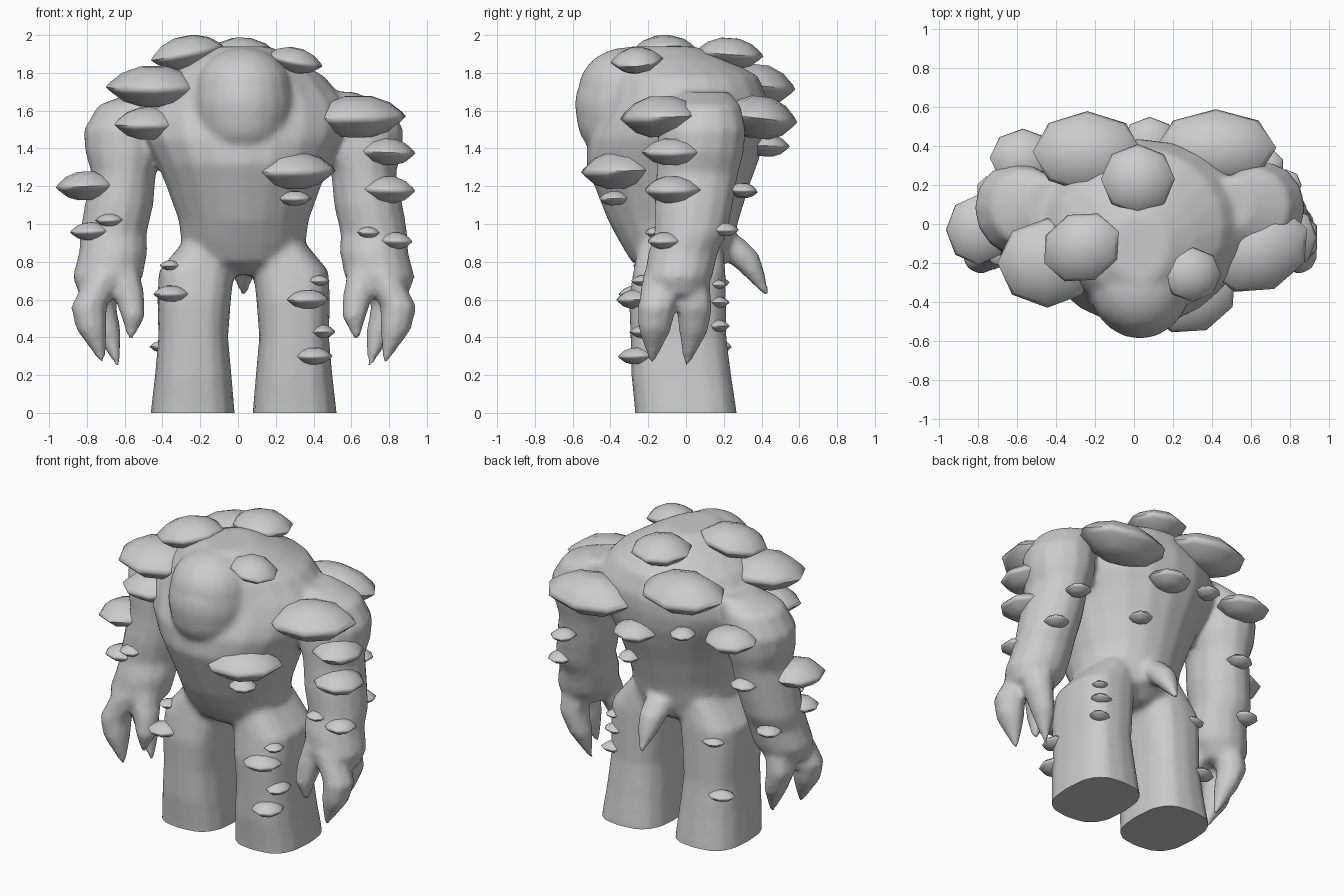
import bpy, bmesh, math
from mathutils import Vector, Matrix

CX = 0.03  # symmetry axis of the body
stone = bpy.data.materials.new("stone_grey")
stone.diffuse_color = (0.6, 0.6, 0.6, 1)


def loft(bm, rings, n=12, power=1.0):
    """Skin closed horizontal ellipses (x, y, z, rx, ry); power < 1 squares them."""
    def bend(v):
        return math.copysign(abs(v) ** power, v) if abs(v) > 1e-6 else 0.0
    loops = []
    for x, y, z, rx, ry in rings:
        loops.append([bm.verts.new((x + rx * bend(math.cos(2 * math.pi * i / n)),
                                    y + ry * bend(math.sin(2 * math.pi * i / n)), z))
                      for i in range(n)])
    for a, b in zip(loops, loops[1:]):
        for i in range(n):
            j = (i + 1) % n
            bm.faces.new((a[i], a[j], b[j], b[i]))
    bm.faces.new(loops[0][::-1])
    bm.faces.new(loops[-1])


def add_object(name, bm, angle):
    bmesh.ops.recalc_face_normals(bm, faces=bm.faces)
    me = bpy.data.meshes.new(name)
    bm.to_mesh(me)
    bm.free()
    me.materials.append(stone)
    ob = bpy.data.objects.new(name, me)
    bpy.context.collection.objects.link(ob)
    bpy.ops.object.select_all(action='DESELECT')
    bpy.context.view_layer.objects.active = ob
    ob.select_set(True)
    bpy.ops.object.shade_smooth_by_angle(angle=math.radians(angle))
    return ob


bm = bmesh.new()

# torso: height, front y, back y, half width
torso = [(.73, -.17, .12, .1), (.8, -.29, .22, .3), (.9, -.35, .25, .33),
         (1.02, -.415, .28, .345), (1.2, -.485, .335, .41), (1.32, -.53, .38, .46),
         (1.45, -.52, .42, .53), (1.55, -.47, .435, .56), (1.65, -.43, .435, .54),
         (1.78, -.41, .385, .43), (1.87, -.4, .23, .28), (1.94, -.3, .05, .14)]
loft(bm, [(CX, (f + b) / 2, z, w, (b - f) / 2) for z, f, b, w in torso], 20)

# head bulging from the chest: crown, face and jaw
for y, z, rx, ry, rz in ((-.31, 1.71, .255, .26, .225), (-.29, 1.63, .27, .3, .28),
                         (-.31, 1.56, .25, .27, .235)):
    bmesh.ops.create_uvsphere(bm, u_segments=20, v_segments=14, radius=1,
                              matrix=Matrix.Translation((CX, y, z)) @
                              Matrix.Diagonal((rx, ry, rz, 1)))

# stubby tail
loft(bm, [(CX, .12, .98, .08, .08), (CX, .2, .92, .09, .11), (CX, .28, .84, .09, .11),
          (CX, .345, .755, .07, .07), (CX, .43, .62, .015, .015)], 10)

leg = [(.27, 0, -.12, .228, .275), (.27, 0, 0, .223, .27), (.267, -.025, .2, .203, .265),
       (.267, -.04, .4, .185, .255), (.262, -.045, .6, .195, .258), (.25, -.035, .75, .2, .245),
       (.17, -.03, .92, .14, .22)]
arm = [(.46, .1, 1.7, .12, .13), (.58, .09, 1.63, .19, .2), (.63, .085, 1.5, .218, .235),
       (.63, .075, 1.38, .21, .235), (.635, .06, 1.27, .172, .22), (.66, .04, 1.1, .183, .21),
       (.69, .025, .95, .178, .195), (.69, -.015, .85, .182, .187), (.72, -.04, .72, .187, .182),
       (.745, -.05, .62, .125, .145)]
outer_finger = [(.73, -.13, .74, .1, .1), (.82, -.155, .56, .098, .103),
                (.805, -.165, .44, .083, .09), (.745, -.18, .26, .012, .012)]
rear_finger = [(.74, .02, .74, .1, .1), (.76, .045, .56, .09, .098),
               (.72, .04, .43, .073, .08), (.665, 0, .24, .012, .012)]
thumb = [(.65, -.1, .77, .1, .1), (.605, -.14, .62, .083, .09),
         (.585, -.17, .51, .066, .068), (.6, -.18, .38, .012, .012)]
for s in (-1, 1):
    for part, n, p in ((leg, 16, .72), (arm, 14, 1), (outer_finger, 8, 1),
                       (rear_finger, 8, 1), (thumb, 8, 1)):
        loft(bm, [(CX + s * x, y, z, rx, ry) for x, y, z, rx, ry in part], n, p)

# fuse all limbs into one smooth hide
rough = add_object("hide_source", bm, 60)
m = rough.modifiers.new("fuse", 'REMESH')
m.mode = 'VOXEL'
m.voxel_size = 0.018
m = rough.modifiers.new("soften", 'SMOOTH')
m.factor = 0.5
m.iterations = 9
ev = rough.evaluated_get(bpy.context.evaluated_depsgraph_get())
bm = bmesh.new()
bm.from_mesh(ev.to_mesh())
ev.to_mesh_clear()
bpy.data.objects.remove(rough, do_unlink=True)
# cut the soles flat on the ground
cut = bmesh.ops.bisect_plane(bm, geom=bm.verts[:] + bm.edges[:] + bm.faces[:],
                             plane_co=(0, 0, 0), plane_no=(0, 0, -1), clear_outer=True)
rim = [e for e in cut["geom_cut"] if isinstance(e, bmesh.types.BMEdge)]
bmesh.ops.edgeloop_fill(bm, edges=rim)
add_object("body", bm, 50)

# bracket plates: x, y, z, radius in x, radius in y
crown = [(.02, .23, 1.9, .19, .18), (-.27, -.12, 1.905, .21, .18), (.3, -.26, 1.865, .15, .14)]
shoulder = [(-.445, -.2, 1.725, .255, .23), (-.47, -.2, 1.53, .2, .18),
            (.635, -.13, 1.565, .275, .22), (.42, .39, 1.56, .31, .2),
            (-.24, .37, 1.735, .28, .21), (-.57, .34, 1.5, .17, .15)]
trunk = [(.295, -.36, 1.28, .24, .2), (.3, -.38, 1.135, .09, .08), (.08, .42, 1.415, .14, .13),
         (-.25, .39, 1.47, .08, .08), (.2, .3, 1.17, .07, .08)]
arms = [(-.8, -.03, 1.2, .165, .18), (-.78, -.1, .96, .11, .1), (-.68, -.15, 1.02, .075, .07),
        (.785, -.07, 1.38, .155, .165), (.79, -.07, 1.18, .16, .16), (.69, -.16, .955, .065, .06),
        (.83, -.11, .91, .1, .1), (.69, .3, 1.18, .08, .08), (.78, .2, .97, .08, .08),
        (-.61, .26, 1.18, .085, .08), (-.73, .17, .87, .08, .08)]
legs = [(.425, -.23, .7, .06, .06), (.37, -.27, .6, .12, .1), (.445, -.21, .43, .07, .09),
        (.4, -.26, .3, .1, .1), (-.36, -.22, .78, .055, .06), (-.355, -.27, .63, .1, .09),
        (-.32, .17, .69, .075, .06), (-.39, .18, .35, .085, .06), (.4, .17, .585, .07, .06),
        (.41, .17, .46, .08, .06), (.41, .17, .68, .05, .05)]


def plate(name, x, y, z, rx, ry, lean):
    """Eight-sided lens with a thin flaring rim, leaning outward."""
    b = bmesh.new()
    h = (rx + ry) / 2
    profile = ((-.42, .3), (-.31, .64), (-.1, .9), (0, 1), (.1, .92), (.31, .66), (.45, .28))
    loft(b, [(0, 0, t * h, rx * r, ry * r) for t, r in profile], 8)
    turn = Vector((0, 0, 1)).rotation_difference(Vector((x * lean[0], y * lean[1], 1)))
    spin = Matrix.Rotation(math.radians(22.5 * (int(abs(x) * 100) % 2)), 4, 'Z')
    b.transform(Matrix.Translation((x, y, z)) @ turn.to_matrix().to_4x4() @ spin)
    add_object(name, b, 80)


for group, lean, items in (("crown", (.7, .3), crown), ("shoulder", (0, .3), shoulder),
                           ("trunk", (0, .1), trunk), ("arm", (.05, .1), arms),
                           ("leg", (0, .1), legs)):
    for i, p in enumerate(items):
        plate(f"{group}_plate_{i + 1}", *p, lean)
